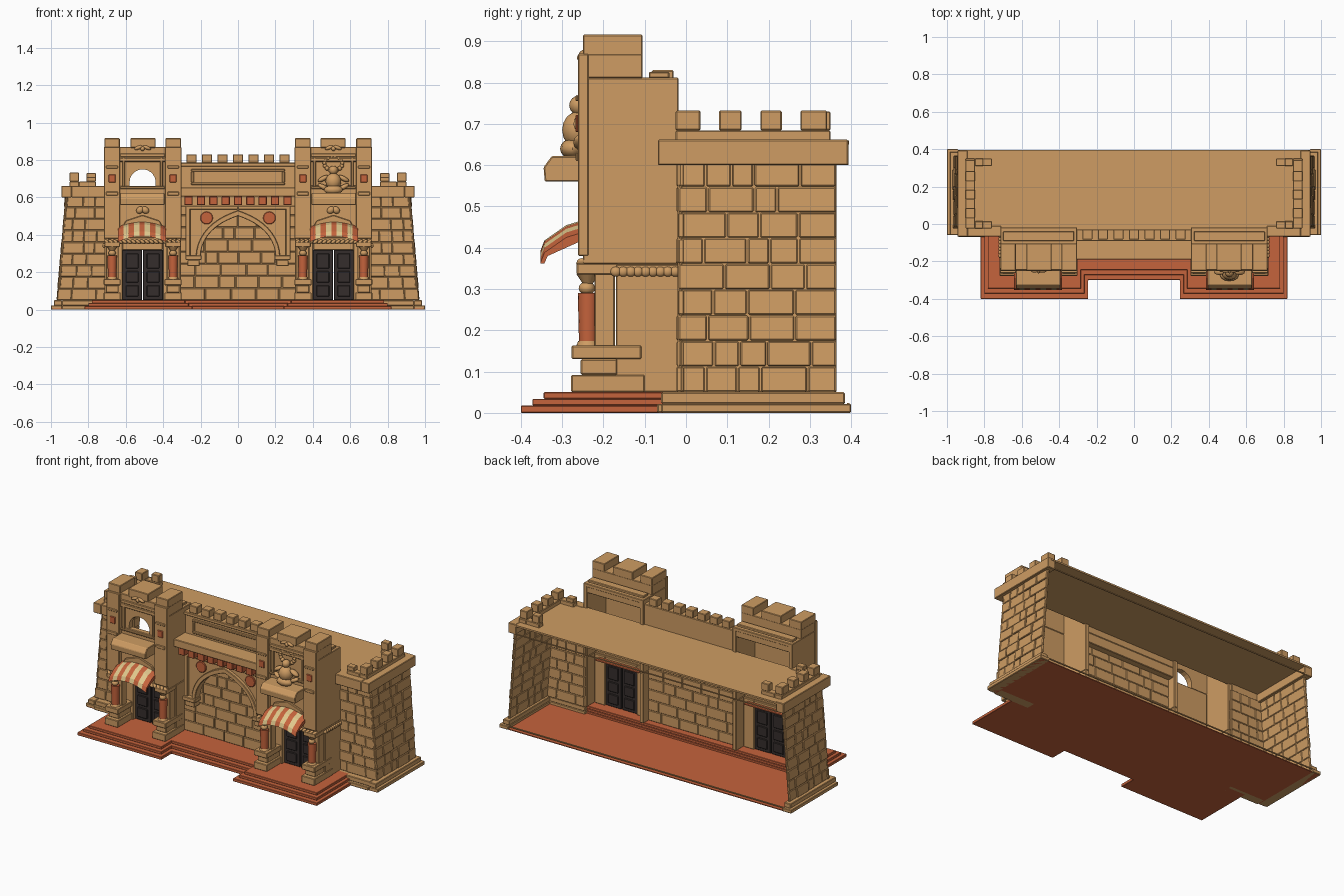
import bpy, bmesh, math, random
from mathutils import Vector, Matrix
random.seed(4)

def material(name, rgb):
    m = bpy.data.materials.new(name)
    m.diffuse_color = (*rgb, 1)
    return m

TAN = material("sandstone", (0.62, 0.335, 0.125))
RED = material("terracotta", (0.56, 0.125, 0.045))
DARK = material("dark_door", (0.035, 0.027, 0.025))
CREAM = material("cream_stripe", (0.74, 0.57, 0.26))
parts = []

def part(name, mat, mirror=True, bevel=0.003):
    bm = bmesh.new()
    parts.append((name, bm, mat, mirror, bevel))
    return bm

def block(bm, f, u0, u1, v0, v1, d0, d1):
    c = [bm.verts.new(f(u, v, d)) for d in (d0, d1) for u, v in ((u0, v0), (u1, v0), (u1, v1), (u0, v1))]
    for q in ((3, 2, 1, 0), (4, 5, 6, 7), (0, 1, 5, 4), (1, 2, 6, 5), (2, 3, 7, 6), (3, 0, 4, 7)):
        bm.faces.new([c[i] for i in q])

def box(bm, x0, x1, y0, y1, z0, z1):
    block(bm, lambda x, y, z: (x, y, z), x0, x1, y0, y1, z0, z1)

def prism(bm, pts, f, d0, d1):
    a, b = [[bm.verts.new(f(u, v, d)) for u, v in pts] for d in (d0, d1)]
    bm.faces.new(a)
    bm.faces.new(b[::-1])
    for i in range(len(pts)):
        j = (i + 1) % len(pts)
        bm.faces.new((a[i], a[j], b[j], b[i]))

def front(x, z, y):
    return (x, y, z)

def ball(bm, loc, size, rot=0):
    bmesh.ops.create_uvsphere(bm, u_segments=12, v_segments=8, radius=1,
        matrix=Matrix.Translation(loc) @ Matrix.Rotation(rot, 4, 'Y') @ Matrix.Diagonal((*size, 1)))

def cyl(bm, loc, r1, r2, h, axis=None):
    m = Matrix.Translation(loc)
    if axis:
        m = m @ Matrix.Rotation(math.pi / 2, 4, axis)
    bmesh.ops.create_cone(bm, cap_ends=True, segments=16, radius1=r1, radius2=r2, depth=h, matrix=m)

def stones(bm, f, u0, u1, v0, v1, rows, w):
    # irregular masonry courses standing proud of a thin backing sheet
    block(bm, f, u0, u1, v0, v1, -0.012, -0.006)
    h = (v1 - v0) / rows
    for r in range(rows):
        u = u0
        while u < u1 - 1e-4:
            n = u + w * random.uniform(0.6, 1.4)
            if n > u1 - w * 0.5:
                n = u1
            j = random.uniform(-0.004, 0.004)
            block(bm, f, u + 0.002, n - 0.002, v0 + r * h + 0.001, v0 + (r + 1) * h - 0.001, -0.016, j)
            u = n

# floor, stone plinth and stepped terrace
b = part("inner_floor", RED, False, 0)
box(b, -0.99, 0.99, -0.06, 0.395, 0, 0.005)
b = part("plinth", TAN)
for o, z0, z1 in ((1.0, 0, 0.022), (0.985, 0.022, 0.05)):
    box(b, 0.94, o, -0.06, o - 0.6, z0, z1)
    box(b, 0.7, 0.94, -0.07 + (1 - o), -0.01, z0, z1)
b = part("plinth_back_rim", TAN, False, 0)
box(b, -0.95, 0.95, 0.39, 0.396, 0.018, 0.024)
b = part("terrace_steps", RED, False, 0.002)
for d, z0, z1 in ((0, 0, 0.018), (0.028, 0.018, 0.034), (0.055, 0.034, 0.05)):
    o, i, y, c = 0.82 - d * 0.7, 0.245 + d * 0.7, -0.4 + d, -0.3 + d
    prism(b, [(-o, -0.03), (-o, y), (-i, y), (-i, c), (i, c), (i, y), (o, y), (o, -0.03)],
          lambda u, v, k: (u, v, k), z0, z1)

# battered masonry walls
def edge(z):
    return 0.968 - 0.045 * (z - 0.05) / 0.55
b = part("side_wall_stones", TAN, True, 0.003)
stones(b, lambda u, v, d: (edge(v) + d, u, v), -0.02, 0.365, 0.05, 0.61, 9, 0.085)
b = part("wing_front_stones", TAN, True, 0.003)
stones(b, lambda u, v, d: (0.7 + u * (edge(v) - 0.7), -0.02 - d, v), 0, 1, 0.05, 0.61, 9, 0.36)
b = part("centre_stones", TAN, False, 0.003)
stones(b, lambda u, v, d: (u, -0.085 - d, v), -0.31, 0.31, 0.05, 0.57, 8, 0.1)

# roof sheet, parapet and side battlements
b = part("roof", TAN, False, 0)
box(b, -0.93, 0.93, -0.03, 0.395, 0.65, 0.66)
b = part("parapet", TAN)
box(b, 0.89, 0.943, -0.068, 0.393, 0.6, 0.662)
box(b, 0.71, 0.89, -0.068, -0.01, 0.6, 0.662)
b = part("parapet_back_rim", TAN, False, 0)
box(b, -0.9, 0.9, 0.388, 0.394, 0.6, 0.606)
b = part("side_battlements", TAN)
box(b, 0.85, 0.9, -0.025, 0.35, 0.655, 0.684)
for y in (-0.025, 0.31):
    box(b, 0.76, 0.85, y, y + 0.04, 0.655, 0.684)
    box(b, 0.76, 0.81, y, y + 0.04, 0.684, 0.71 if y < 0 else 0.73)
for y0, y1 in ((-0.025, 0.035), (0.08, 0.135), (0.18, 0.232), (0.277, 0.342)):
    box(b, 0.85, 0.9, y0, y1, 0.684, 0.732)

# centre section: upper wall, cornice, corbels, battlements
b = part("centre_upper_wall", TAN, False)
box(b, -0.31, 0.31, -0.12, -0.03, 0.55, 0.61)
box(b, -0.31, 0.31, -0.08, -0.03, 0.61, 0.78)
box(b, -0.31, 0.31, -0.19, -0.08, 0.605, 0.652)
for z in (0.665, 0.738):
    box(b, -0.25, 0.25, -0.092, -0.08, z, z + 0.014)
for x in (-0.25, 0.236):
    box(b, x, x + 0.014, -0.092, -0.08, 0.679, 0.738)
box(b, -0.31, 0.31, -0.09, -0.03, 0.765, 0.785)
for i in range(7):
    x = -0.249 + i * 0.083
    box(b, x - 0.027, x + 0.027, -0.083, -0.03, 0.785, 0.83)
b = part("cornice_corbels", RED, False)
for i in range(9):
    x = -0.264 + i * 0.066
    box(b, x - 0.022, x + 0.022, -0.178, -0.12, 0.558, 0.605)

# pointed arch surround
def arch(s, w, top):
    pts = []
    for i in range(s + 1):
        t = i / s
        a = t * math.pi / 2
        pts.append((w * math.cos(a), 0.28 + (top - 0.28) * (0.88 * math.sin(a) + 0.12 * t ** 4)))
    return pts + [(-x, z) for x, z in pts[-2::-1]]
inner, outer = arch(10, 0.2, 0.5), arch(10, 0.225, 0.53)
b = part("arch_spandrel", TAN, False, 0)
prism(b, [(-0.27, 0.28), (-0.27, 0.55), (0.27, 0.55), (0.27, 0.28)] + inner, front, -0.115, -0.085)
b = part("arch_moulding", TAN, False)
prism(b, outer + inner[::-1], front, -0.135, -0.1)
b = part("arch_frame_and_corbels", TAN)
box(b, 0.255, 0.28, -0.13, -0.085, 0.28, 0.55)
box(b, 0, 0.28, -0.13, -0.085, 0.535, 0.555)
box(b, 0.195, 0.28, -0.145, -0.08, 0.265, 0.29)
box(b, 0.205, 0.27, -0.135, -0.08, 0.232, 0.265)
b = part("arch_discs", RED)
cyl(b, (0.168, -0.118, 0.49), 0.034, 0.034, 0.012, 'X')

# towers: hollow shell open at the back
b = part("tower_shell", TAN)
for x0, x1 in ((0.305, 0.33), (0.69, 0.715)):
    box(b, x0, x1, -0.25, -0.018, 0.36, 0.81)
    box(b, x0, x1, -0.17, -0.018, 0.05, 0.36)
box(b, 0.33, 0.69, -0.235, -0.2, 0.36, 0.66)
box(b, 0.33, 0.69, -0.24, -0.1, 0.352, 0.362)
box(b, 0.305, 0.715, -0.25, -0.018, 0.79, 0.812)
box(b, 0.32, 0.7, -0.04, -0.02, 0.755, 0.8)
box(b, 0.32, 0.7, -0.09, -0.04, 0.81, 0.826)
box(b, 0.305, 0.715, -0.245, -0.105, 0.81, 0.87)
for x0, x1 in ((0.305, 0.388), (0.44, 0.575), (0.632, 0.715)):
    box(b, x0, x1, -0.25, -0.105, 0.865, 0.916)
b = part("tower_pilasters", TAN)
for x0, x1 in ((0.303, 0.39), (0.63, 0.717)):
    box(b, x0, x1, -0.262, -0.235, 0.38, 0.87)
    box(b, x0 + 0.012, x1 - 0.012, -0.268, -0.26, 0.61, 0.63)
    box(b, x0 + 0.012, x1 - 0.012, -0.268, -0.26, 0.755, 0.77)
for z0, z1 in ((0.815, 0.835), (0.645, 0.657), (0.36, 0.385)):
    box(b, 0.39, 0.63, -0.25, -0.235, z0, z1)
for x in (0.402, 0.603):
    box(b, x, x + 0.015, -0.25, -0.235, 0.657, 0.815)
prism(b, [(0.39, 0.42), (0.63, 0.42), (0.6, 0.475), (0.51, 0.505), (0.42, 0.475)], front, -0.247, -0.23)
b = part("tower_tiles", RED)
for x in (0.347, 0.673):
    box(b, x - 0.019, x + 0.019, -0.268, -0.26, 0.68, 0.722)
b = part("tower_balcony", TAN)
prism(b, [(-0.235, 0.56), (-0.342, 0.56), (-0.345, 0.595), (-0.325, 0.622), (-0.235, 0.622)],
      lambda y, z, x: (x, y, z), 0.392, 0.632)

# left tower window opening, right tower solid panel
hole = [(-0.51 + 0.07 * math.cos(a * math.pi / 10), 0.68 + 0.07 * math.sin(a * math.pi / 10)) for a in range(11)]
b = part("window_wall", TAN, False, 0)
prism(b, [(-0.69, 0.66), (-0.69, 0.8), (-0.33, 0.8), (-0.33, 0.66), (-0.44, 0.66)] + hole + [(-0.58, 0.66)],
      front, -0.235, -0.2)
b = part("panel_wall", TAN, False)
box(b, 0.33, 0.69, -0.235, -0.2, 0.66, 0.8)

# carved horned relief on the right tower
b = part("carved_relief", TAN, False, 0)
ball(b, (0.51, -0.262, 0.685), (0.042, 0.038, 0.045))
ball(b, (0.51, -0.258, 0.745), (0.024, 0.025, 0.024))
ball(b, (0.51, -0.275, 0.64), (0.05, 0.03, 0.025))
for s in (-1, 1):
    ball(b, (0.51 + s * 0.055, -0.255, 0.70), (0.032, 0.018, 0.013), s * 0.5)
    ball(b, (0.51 + s * 0.055, -0.255, 0.655), (0.032, 0.018, 0.013), -s * 0.5)
    for i in range(7):
        a = math.radians(-70 + i * 25)
        ball(b, (0.51 + s * 0.048 * math.cos(a), -0.245, 0.78 + 0.035 * math.sin(a)), [0.013 - 0.001 * i] * 3)

# small carved ornaments above panels and awnings
b = part("tower_ornaments", TAN, True, 0)
for s in (-1, 1):
    ball(b, (0.51 + s * 0.022, -0.248, 0.866), (0.024, 0.012, 0.01), s * 0.4)
    ball(b, (0.51 + s * 0.014, -0.242, 0.532), (0.022, 0.015, 0.018), s * 0.7)
ball(b, (0.51, -0.25, 0.86), (0.012, 0.014, 0.012))

# twisted rope moulding
b = part("rope_moulding", TAN, True, 0)
for i in range(17):
    ball(b, (0.318 + i * 0.024, -0.252, 0.362), (0.017, 0.014, 0.009), -0.7)
for i in range(9):
    ball(b, (0.716, -0.17 + i * 0.018, 0.342), (0.009, 0.013, 0.012))

# doorway, double door
b = part("door_surround", TAN)
box(b, 0.33, 0.402, -0.14, -0.09, 0.05, 0.355)
box(b, 0.618, 0.69, -0.14, -0.09, 0.05, 0.355)
box(b, 0.402, 0.618, -0.14, -0.09, 0.318, 0.355)
b = part("door_head_tile", RED)
box(b, 0.36, 0.66, -0.092, -0.05, 0.332, 0.34)
b = part("double_door", DARK)
for x0, x1 in ((0.4, 0.508), (0.512, 0.62)):
    box(b, x0, x1, -0.12, -0.1, 0.05, 0.32)
    for y0, y1 in ((-0.128, -0.119), (-0.101, -0.093)):
        for z0, z1 in ((0.07, 0.13), (0.145, 0.205), (0.22, 0.3)):
            box(b, x0 + 0.02, x1 - 0.02, y0, y1, z0, z1)

# porch pedestals, pillars and columns
b = part("pedestals", TAN)
p = part("porch_pillars", TAN)
c = part("porch_columns", RED, True, 0)
k = part("column_knobs", TAN, True, 0)
for x in (0.347, 0.673):
    box(b, x - 0.045, x + 0.045, -0.278, -0.1, 0.05, 0.092)
    box(b, x - 0.034, x + 0.034, -0.255, -0.125, 0.092, 0.13)
    box(b, x - 0.045, x + 0.045, -0.277, -0.108, 0.13, 0.163)
    box(p, x - 0.034, x + 0.034, -0.222, -0.172, 0.16, 0.34)
    box(p, x - 0.042, x + 0.042, -0.265, -0.165, 0.335, 0.362)
    cyl(c, (x, -0.237, 0.225), 0.022, 0.025, 0.13)
    cyl(k, (x, -0.237, 0.167), 0.03, 0.024, 0.014)
    ball(k, (x, -0.24, 0.302), (0.02, 0.02, 0.016))
    cyl(k, (x, -0.238, 0.325), 0.012, 0.028, 0.024)

# striped awning, stripe colours alternate
b = part("striped_awning", (RED, CREAM), True, 0)
prof = ((-0.235, 0.472), (-0.29, 0.455), (-0.343, 0.418), (-0.353, 0.38), (-0.343, 0.38), (-0.335, 0.41), (-0.235, 0.455))
rings = []
for i in range(10):
    u = -1 + i * 2 / 9
    rings.append([b.verts.new((0.513 + u * 0.128, y, z - 0.03 * u * u + 0.012 * (z < 0.39))) for y, z in prof])
for i in range(9):
    for j in range(7):
        n = (j + 1) % 7
        fc = b.faces.new((rings[i][j], rings[i][n], rings[i + 1][n], rings[i + 1][j]))
        fc.material_index = i % 2
b.faces.new(rings[0])
b.faces.new(rings[-1][::-1])

# turn every part into an object
for name, bm, mat, mirror, bevel in parts:
    bmesh.ops.recalc_face_normals(bm, faces=bm.faces)
    me = bpy.data.meshes.new(name)
    bm.to_mesh(me)
    bm.free()
    for m in (mat if isinstance(mat, tuple) else (mat,)):
        me.materials.append(m)
    ob = bpy.data.objects.new(name, me)
    bpy.context.collection.objects.link(ob)
    if mirror:
        ob.modifiers.new("mirror", 'MIRROR').use_clip = False
        ob.modifiers["mirror"].use_mirror_merge = False
    if bevel:
        mod = ob.modifiers.new("soft_edges", 'BEVEL')
        mod.width, mod.segments = bevel, 1
    elif name in ("carved_relief", "tower_ornaments", "rope_moulding", "column_knobs", "porch_columns"):
        me.shade_smooth()
        me.set_sharp_from_angle(angle=math.radians(40))
